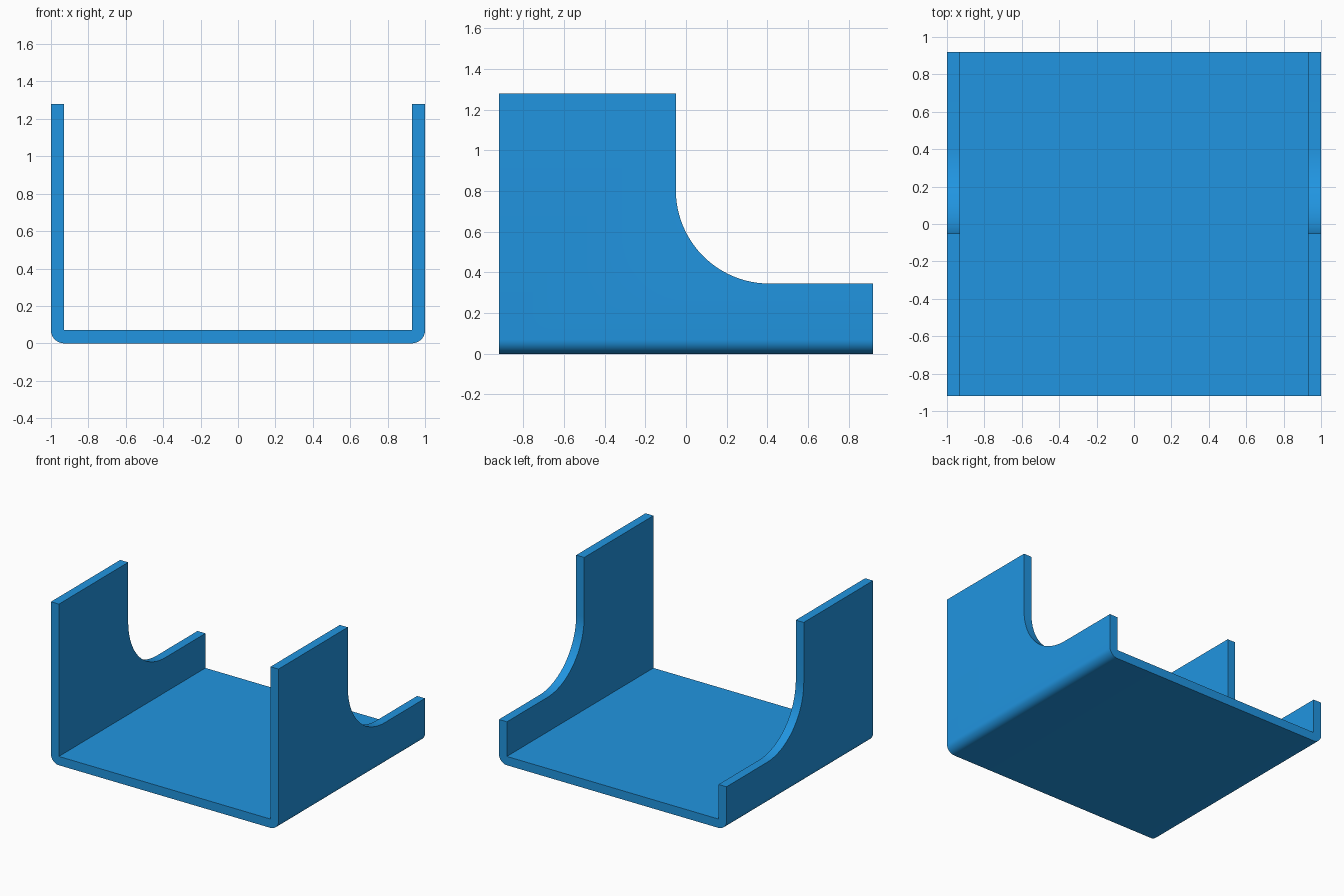
import bpy, bmesh
from math import sin, cos, pi
from mathutils import Vector

if "Cube" in bpy.data.objects:
    bpy.data.objects.remove(bpy.data.objects["Cube"])

W, D, H, T = 1.0, 0.92, 1.28, 0.07   # half width, half depth, height, sheet thickness
R = 0.07                             # outer bend radius


def arc(cx, cy, r, a0, a1, n):
    return [(cx + r * cos(a0 + (a1 - a0) * i / n), cy + r * sin(a0 + (a1 - a0) * i / n))
            for i in range(n + 1)]


def prism(name, points, direction):
    """Extrude a closed 3D outline along a direction."""
    bm = bmesh.new()
    face = bm.faces.new([bm.verts.new(p) for p in points])
    ext = bmesh.ops.extrude_face_region(bm, geom=[face])
    verts = [g for g in ext["geom"] if isinstance(g, bmesh.types.BMVert)]
    bmesh.ops.translate(bm, vec=Vector(direction), verts=verts)
    bmesh.ops.recalc_face_normals(bm, faces=bm.faces)
    mesh = bpy.data.meshes.new(name)
    bm.to_mesh(mesh)
    bm.free()
    obj = bpy.data.objects.new(name, mesh)
    bpy.context.collection.objects.link(obj)
    return obj


# U-shaped sheet: right half of the cross-section, then its mirror image
half = arc(W - R, R, R, -pi / 2, 0, 10) + [(W, H), (W - T, H), (W - T, T)]
section = half + [(-x, z) for x, z in reversed(half)]
bracket = prism("channel_bracket", [(x, -D, z) for x, z in section], (0, 2 * D, 0))

# Cutter that steps both side walls down with a rounded inner corner
r, y0, z0 = 0.46, -0.05, 0.345
step = arc(y0 + r, z0 + r, r, pi, 1.5 * pi, 24) + [(1.2, z0), (1.2, 1.6), (y0, 1.6)]
cutter = prism("step_cutter", [(-1.2, y, z) for y, z in step], (2.4, 0, 0))
cutter.hide_render = True

mod = bracket.modifiers.new("step", "BOOLEAN")
mod.operation = "DIFFERENCE"
mod.solver = "EXACT"
mod.object = cutter
bpy.context.view_layer.objects.active = bracket
bracket.select_set(True)
bpy.ops.object.modifier_apply(modifier=mod.name)
bpy.data.objects.remove(cutter)

# Smooth bends, sharp sheet edges
bpy.ops.object.shade_smooth_by_angle(angle=0.52)

blue = bpy.data.materials.new("blue")
blue.diffuse_color = (0.015, 0.3, 0.75, 1)
blue.use_nodes = True
blue.node_tree.nodes["Principled BSDF"].inputs["Base Color"].default_value = blue.diffuse_color
bracket.data.materials.clear()
bracket.data.materials.append(blue)
